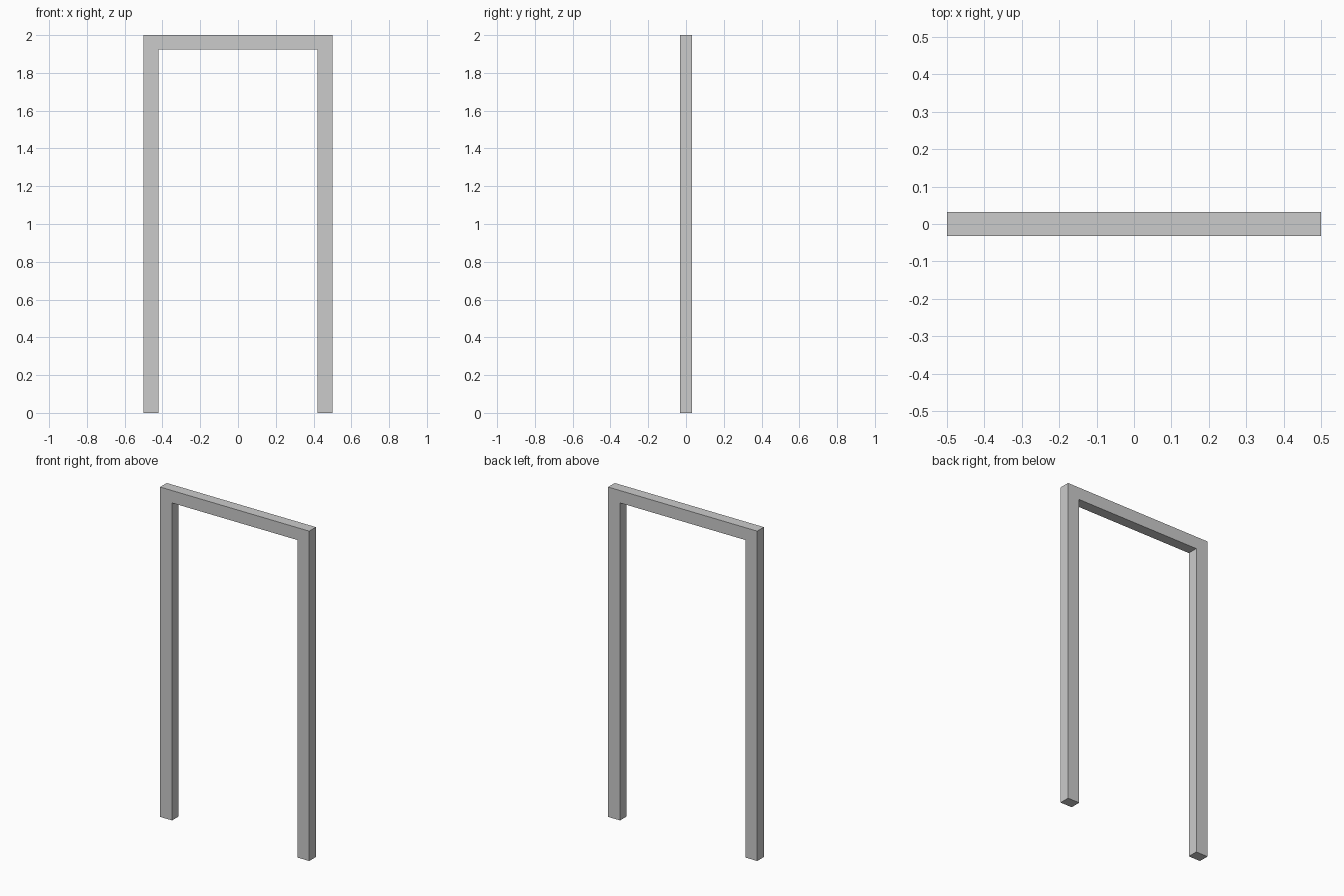
import bpy
import bmesh

if "Cube" in bpy.data.objects:
    bpy.data.objects.remove(bpy.data.objects["Cube"])

HALF_W, INNER_W = 0.5, 0.42
TOP, INNER_TOP = 2.0, 1.925
HALF_D = 0.032

# Right half of the frame profile (x, z), mirrored to make the full outline
half = [(INNER_W, INNER_TOP), (INNER_W, 0), (HALF_W, 0), (HALF_W, TOP)]
outline = half + [(-x, z) for x, z in reversed(half)]

# Door frame: one outline extruded through its depth
bm = bmesh.new()
face = bm.faces.new([bm.verts.new((x, -HALF_D, z)) for x, z in outline])
extruded = bmesh.ops.extrude_face_region(bm, geom=[face], use_keep_orig=True)
verts = [g for g in extruded["geom"] if isinstance(g, bmesh.types.BMVert)]
bmesh.ops.translate(bm, verts=verts, vec=(0, 2 * HALF_D, 0))
bmesh.ops.recalc_face_normals(bm, faces=bm.faces)

mesh = bpy.data.meshes.new("door_frame")
bm.to_mesh(mesh)
bm.free()
bpy.context.collection.objects.link(bpy.data.objects.new("door_frame", mesh))
